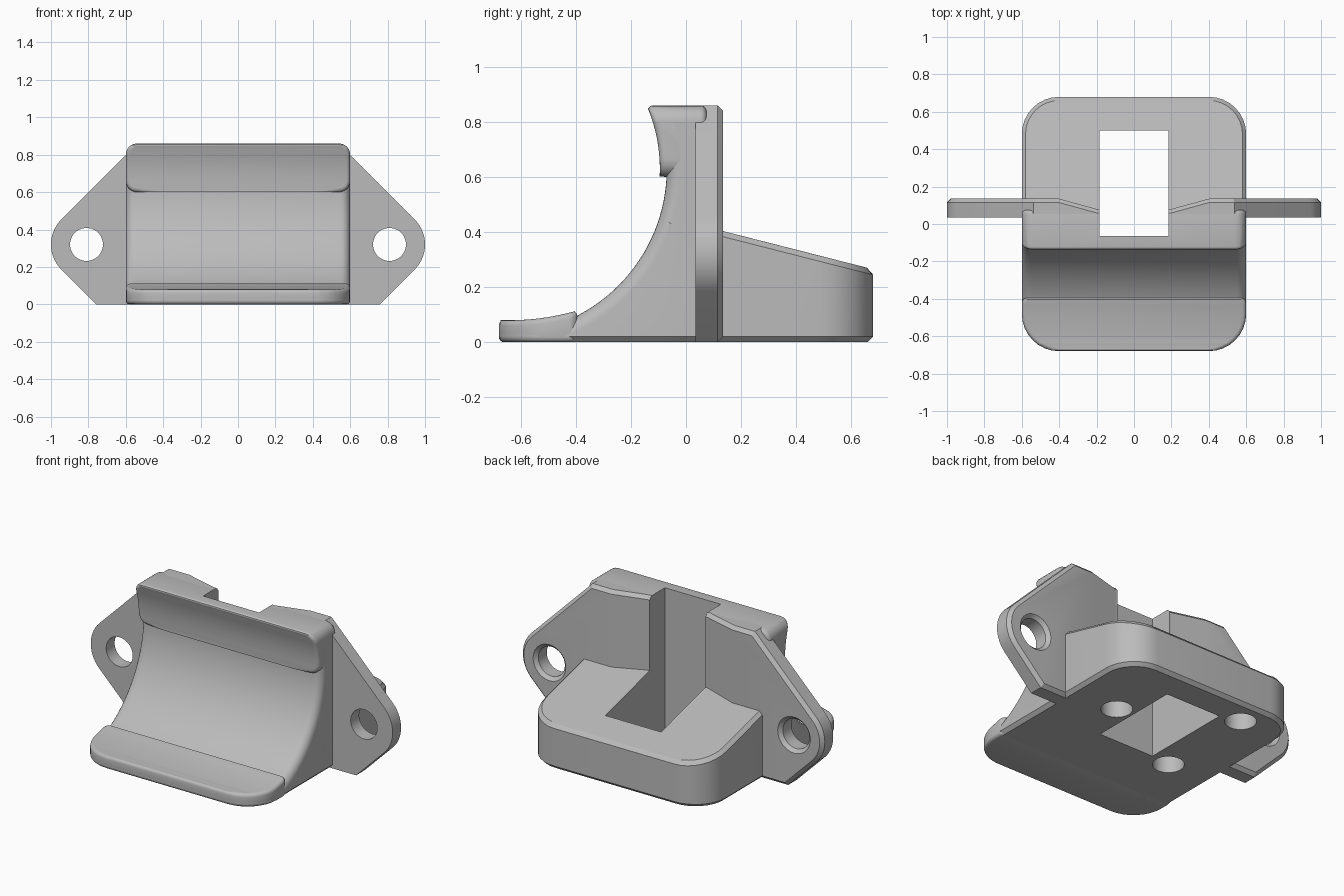
import bpy, bmesh
from math import sin, cos, pi, radians

if "Cube" in bpy.data.objects:
    bpy.data.objects.remove(bpy.data.objects["Cube"], do_unlink=True)

grey = bpy.data.materials.new("plain grey")
grey.use_nodes = True
grey.diffuse_color = (0.5, 0.5, 0.5, 1)
grey.node_tree.nodes["Principled BSDF"].inputs["Base Color"].default_value = (0.5, 0.5, 0.5, 1)

PLACE = {"x": lambda a, b, t: (t, a, b), "y": lambda a, b, t: (a, t, b), "z": lambda a, b, t: (a, b, t)}


def arc(cx, cy, r, a0, a1, n):
    return [(cx + r * cos(radians(a0 + (a1 - a0) * i / n)),
             cy + r * sin(radians(a0 + (a1 - a0) * i / n))) for i in range(n + 1)]


def box(hx, v0, v1, low=0.0, high=0.0, n=8):
    """Rectangle outline whose low and high corners can be rounded."""
    pts = []
    for side, v, r, a in ((-1, v0, low, 180), (1, v0, low, 270), (1, v1, high, 0), (-1, v1, high, 90)):
        cv = v + r if v == v0 else v - r
        pts += arc(side * (hx - r), cv, r, a, a + 90, n) if r else [(side * hx, v)]
    return pts


def finish(name, bm):
    bmesh.ops.recalc_face_normals(bm, faces=bm.faces)
    mesh = bpy.data.meshes.new(name)
    bm.to_mesh(mesh)
    bm.free()
    mesh.materials.append(grey)
    ob = bpy.data.objects.new(name, mesh)
    bpy.context.collection.objects.link(ob)
    return ob


def rings(loops):
    """Closed solid skinned through a list of equal loops."""
    bm = bmesh.new()
    vs = [[bm.verts.new(p) for p in loop] for loop in loops]
    n = len(vs[0])
    for a, b in zip(vs, vs[1:]):
        for i in range(n):
            j = (i + 1) % n
            bm.faces.new((a[i], a[j], b[j], b[i]))
    bm.faces.new(vs[0])
    bm.faces.new(vs[-1])
    bmesh.ops.recalc_face_normals(bm, faces=bm.faces)
    return bm


def prism(outline, lo, hi, axis="z"):
    return rings([[PLACE[axis](u, v, t) for u, v in outline] for t in (lo, hi)])


def lathe(name, profile, a, b, axis, n=128):
    """Turned cutter: profile holds (distance along axis, radius)."""
    ob = finish(name, rings([[PLACE[axis](a + r * cos(2 * pi * i / n), b + r * sin(2 * pi * i / n), t)
                              for i in range(n)] for t, r in profile]))
    ob.hide_render = True
    cutters.append(ob)
    return ob


def chamfer(bm, rule, size=0.02):
    edges = [e for e in bm.edges if rule(e)]
    bmesh.ops.bevel(bm, geom=edges, offset=size, segments=1, affect="EDGES", clamp_overlap=True)


def cut(ob, cutter):
    m = ob.modifiers.new("cut", "BOOLEAN")
    m.operation, m.solver, m.object = "DIFFERENCE", "EXACT", cutter


def soften(ob, width):
    m = ob.modifiers.new("soft edges", "BEVEL")
    m.width, m.segments, m.limit_method = width, 4, "ANGLE"
    m.angle_limit, m.use_clamp_overlap = radians(40), False


# Cutters
cutters = []
F = 0.05
flare = [(0.6 - F + F * sin(radians(a)), 0.6 + F * (1 - cos(radians(a)))) for a in range(0, 91, 15)]
flare.append((0.7, 0.6 + F))
cradle = lathe("cradle_cutter", [(-x, r) for x, r in reversed(flare)] + flare, -0.67, 0.63, "x")
upper_round = lathe("upper_lip_cutter", [(-0.7, 0.575), (0.7, 0.575)], -0.67, 0.63, "x")
lower_round = lathe("lower_lip_cutter", [(-0.7, 0.87), (0.7, 0.87)], -0.64, 0.95, "x", 160)
screw_holes = [lathe("screw_hole_cutter", [(-0.2, 0.088), (0.115, 0.088), (0.155, 0.128)], s * 0.81, 0.32, "y", 48)
               for s in (-1, 1)]
base_holes = [lathe("base_hole_cutter", [(-0.1, 0.087), (0.15, 0.087)], x, y, "z", 48)
              for x, y in ((0.29, 0.2), (-0.31, 0.53), (-0.31, -0.08))]
channel = finish("channel_cutter", prism([(x, y + 0.2175) for x, y in box(0.185, -0.2825, 0.2825)], -1, 2))
channel.hide_render = True
cutters.append(channel)

# Front saddle with the hollow cradle
bm = prism(box(0.6, -0.68, 0.05, low=0.2), 0, 0.8)
chamfer(bm, lambda e: all(v.co.z < 0.001 for v in e.verts))
saddle = finish("saddle", bm)
for c in [cradle, channel] + base_holes:
    cut(saddle, c)

# Back block with sloping top
bm = prism(box(0.6, -0.062, 0.68, high=0.2), 0, 1)
for v in bm.verts:
    if v.co.z > 0.5:
        v.co.z = 0.405 - 0.2545 * (v.co.y - 0.13)
chamfer(bm, lambda e: (e.verts[0].co.z > 0.1) == (e.verts[1].co.z > 0.1))
block = finish("back_block", bm)
for c in [channel] + base_holes:
    cut(block, c)

# Rounded lips above and below the cradle
upper_lip = finish("upper_lip", prism(box(0.6, 0.6, 0.86, 0.06, 0.06, 6), -0.25, 0.075, "y"))
cut(upper_lip, upper_round)
soften(upper_lip, 0.022)
cut(upper_lip, channel)

lower_lip = finish("lower_lip", prism(box(0.6, -0.68, -0.395, 0.2, 0.03), 0, 0.25))
cut(lower_lip, lower_round)
soften(lower_lip, 0.02)

# Mounting plate with two ears and a dished middle
half = [(0.758, 0)] + arc(0.81, 0.32, 0.19, -45, 45, 14) + [(0.538, 0.86)]
bm = prism(half + [(-x, z) for x, z in reversed(half)], 0.035, 0.135, "y")
for x in (-0.4, -0.2, 0.2, 0.4):
    bmesh.ops.bisect_plane(bm, geom=bm.verts[:] + bm.edges[:] + bm.faces[:], plane_co=(x, 0, 0), plane_no=(1, 0, 0))
for v in bm.verts:
    if v.co.y > 0.1 and abs(v.co.x) < 0.21:
        v.co.y = 0.08
bm.normal_update()
chamfer(bm, lambda e: all(v.co.y > 0.05 for v in e.verts) and e.calc_face_angle(0) > 1.0)
plate = finish("mounting_plate", bm)
for c in screw_holes + [channel] + base_holes:
    cut(plate, c)

# Apply the cuts, drop the cutters and shade
parts = [saddle, block, upper_lip, lower_lip, plate]
graph = bpy.context.evaluated_depsgraph_get()
graph.update()
made = [bpy.data.meshes.new_from_object(p.evaluated_get(graph)) for p in parts]
for p, mesh in zip(parts, made):
    p.modifiers.clear()
    p.data = mesh
for c in cutters:
    bpy.data.objects.remove(c, do_unlink=True)
bpy.ops.object.select_all(action="DESELECT")
for p in parts:
    p.select_set(True)
bpy.context.view_layer.objects.active = saddle
bpy.ops.object.shade_smooth_by_angle(angle=radians(30))
